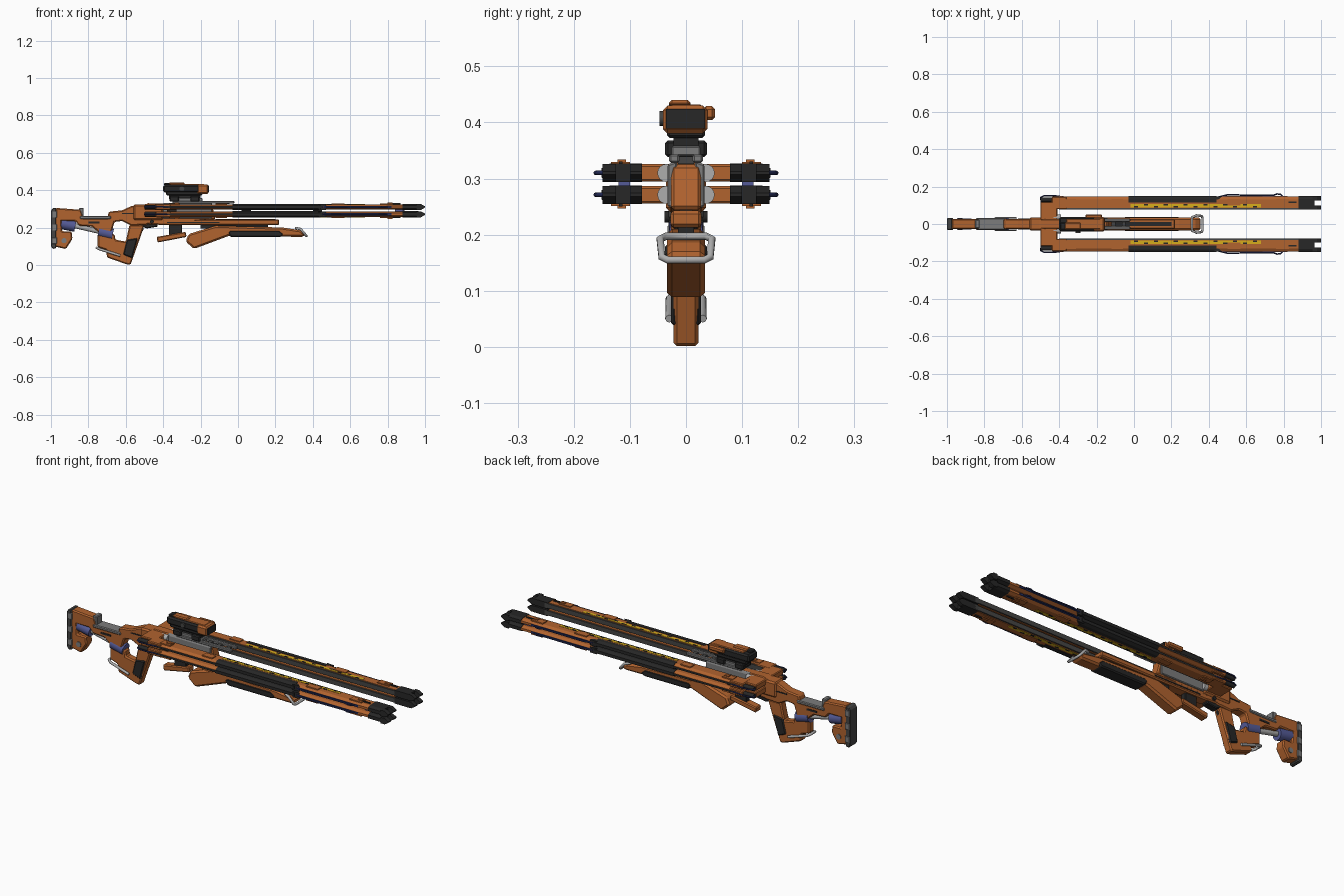
import bpy, bmesh, math
from mathutils import Vector

if "Cube" in bpy.data.objects:
    bpy.data.objects.remove(bpy.data.objects["Cube"])


def material(name, rgb):
    m = bpy.data.materials.new(name)
    m.diffuse_color = (*rgb, 1)
    m.use_nodes = True
    m.node_tree.nodes["Principled BSDF"].inputs["Base Color"].default_value = m.diffuse_color
    return m


ORANGE = material("burnt_orange", (0.44, 0.125, 0.028))
BLACK = material("soft_black", (0.02, 0.02, 0.02))
DARK = material("dark_grey", (0.06, 0.06, 0.058))
GREY = material("mid_grey", (0.2, 0.2, 0.2))
LIGHT = material("light_steel", (0.42, 0.42, 0.42))
BLUE = material("slate_blue", (0.09, 0.105, 0.31))
NAVY = material("navy_cable", (0.018, 0.025, 0.1))
YELLOW = material("warning_yellow", (0.68, 0.42, 0.012))


def add(name, bm, mat, bevel=0.0, smooth=False):
    bmesh.ops.recalc_face_normals(bm, faces=bm.faces)
    if bevel:
        sharp = [e for e in bm.edges if len(e.link_faces) == 2 and e.calc_face_angle(0) > 0.6]
        bmesh.ops.bevel(bm, geom=sharp, offset=bevel, segments=1, affect='EDGES', clamp_overlap=True)
    for f in bm.faces:
        f.smooth = smooth and len(f.verts) == 4
    me = bpy.data.meshes.new(name)
    bm.to_mesh(me)
    bm.free()
    me.materials.append(mat)
    ob = bpy.data.objects.new(name, me)
    bpy.context.collection.objects.link(ob)
    return ob


def prism(name, pts, axis, a, b, mat, bevel=0.0):
    """Extrude a profile: axis 'y' takes (x, z) points, axis 'x' takes (y, z), axis 'z' takes (x, y)."""
    place = {'y': lambda p, t: (p[0], t, p[1]), 'x': lambda p, t: (t, p[0], p[1]),
             'z': lambda p, t: (p[0], p[1], t)}[axis]
    bm = bmesh.new()
    lo = [bm.verts.new(place(p, a)) for p in pts]
    hi = [bm.verts.new(place(p, b)) for p in pts]
    bm.faces.new(lo)
    bm.faces.new(hi)
    n = len(pts)
    for i in range(n):
        j = (i + 1) % n
        bm.faces.new((lo[i], lo[j], hi[j], hi[i]))
    return add(name, bm, mat, bevel)


def box(name, x0, x1, y0, y1, z0, z1, mat, bevel=0.0):
    return prism(name, [(x0, z0), (x1, z0), (x1, z1), (x0, z1)], 'y', y0, y1, mat, bevel)


def rod(name, p, q, r, mat, sides=16):
    p, q = Vector(p), Vector(q)
    bm = bmesh.new()
    bmesh.ops.create_cone(bm, cap_ends=True, segments=sides, radius1=r, radius2=r, depth=(q - p).length)
    rot = (q - p).to_track_quat('Z', 'Y').to_matrix().to_4x4()
    rot.translation = (p + q) / 2
    bm.transform(rot)
    return add(name, bm, mat, smooth=True)


def tube(name, pts, r, mat, closed=False):
    cu = bpy.data.curves.new(name, 'CURVE')
    cu.dimensions = '3D'
    cu.bevel_depth, cu.bevel_resolution, cu.use_fill_caps = r, 2, True
    sp = cu.splines.new('POLY')
    sp.points.add(len(pts) - 1)
    for k, p in zip(sp.points, pts):
        k.co = (*p, 1)
    sp.use_cyclic_u = closed
    tmp = bpy.data.objects.new(name, cu)
    me = bpy.data.meshes.new_from_object(tmp)
    bpy.data.objects.remove(tmp)
    me.materials.clear()
    me.materials.append(mat)
    ob = bpy.data.objects.new(name, me)
    bpy.context.collection.objects.link(ob)


# --- Stock ---
prism("stock_beam", [(-.975, .305), (-.84, .295), (-.825, .25), (-.70, .25), (-.69, .285), (-.62, .292),
      (-.57, .315), (-.48, .325), (-.48, .215), (-.57, .21), (-.62, .235), (-.66, .23), (-.68, .165),
      (-.74, .17), (-.78, .205), (-.85, .21), (-.87, .235), (-.975, .235)], 'y', -.027, .027, ORANGE, .006)
prism("butt_lower", [(-.985, .26), (-.945, .26), (-.94, .18), (-.89, .18), (-.885, .14), (-.92, .085),
      (-.985, .10)], 'y', -.027, .027, ORANGE, .006)
prism("butt_plate", [(-1, .29), (-.99, .305), (-.972, .305), (-.972, .09), (-.99, .085), (-1, .10)],
      'y', -.031, .031, DARK, .004)
for z in (.13, .2, .27):
    box("butt_plate_clip", -.997, -.968, -.033, .033, z - .018, z + .018, GREY, .003)
box("cheek_rest", -.845, -.68, -.031, .031, .245, .262, GREY, .004)
box("cheek_stop", -.85, -.825, -.024, .024, .255, .305, GREY, .004)
rod("stock_strut", (-.94, 0, .225), (-.68, 0, .165), .013, LIGHT)
rod("rear_damper", (-.945, 0, .222), (-.87, 0, .207), .03, BLUE)
rod("front_damper", (-.745, 0, .18), (-.67, 0, .163), .031, BLUE)
for s in (-1, 1):
    box("stock_slot", -.80, -.74, s * .0275 - .002, s * .0275 + .002, .222, .232, BLACK)
    box("neck_slot", -.62, -.53, s * .0275 - .002, s * .0275 + .002, .272, .278, BLACK)
    rod("butt_bolt", (-.93, s * .024, .13), (-.93, s * .031, .13), .014, GREY)

# --- Grip and trigger ---
prism("grip_frame", [(-.75, .165), (-.66, .165), (-.655, .135), (-.60, .125), (-.58, .215), (-.50, .215),
      (-.525, .14), (-.575, .0), (-.60, .005), (-.70, .04), (-.705, .08), (-.75, .095)],
      'y', -.022, .022, ORANGE, .006)
prism("grip_pad", [(-.595, .135), (-.535, .145), (-.565, .035), (-.615, .055)], 'y', -.027, .027, BLACK, .006)
tube("hand_ring", [(-.63, -.03, .05), (-.74, -.03, .085), (-.755, -.02, .092), (-.755, .02, .092),
     (-.74, .03, .085), (-.63, .03, .05)], .007, LIGHT)
prism("trigger", [(-.53, .22), (-.505, .22), (-.505, .19), (-.52, .165), (-.53, .17)], 'y', -.007, .007, BLACK)
prism("trigger_housing", [(-.545, .225), (-.43, .245), (-.43, .205), (-.49, .195)], 'y', -.02, .02, BLACK, .004)

# --- Receiver ---
prism("receiver", [(-.54, .22), (-.54, .305), (-.48, .33), (-.14, .325), (-.12, .245), (-.40, .215)],
      'y', -.027, .027, ORANGE, .006)
box("rear_block", -.56, -.40, -.036, .036, .24, .322, ORANGE, .008)
box("lower_rail_bar", -.43, .22, -.028, .028, .213, .243, ORANGE, .006)
box("bar_groove", -.12, .2, -.012, .012, .240, .2445, BLACK)
for s in (-1, 1):
    prism("side_rail", [(s * .016, .245), (s * .033, .25), (s * .033, .325), (s * .016, .332)],
          'x', -.40, -.14, GREY, .003)
    box("top_track", -.35, -.02, min(s * .012, s * .03), max(s * .012, s * .03), .328, .343, GREY, .003)
    box("bar_side_slot", -.38, -.1, s * .0285 - .002, s * .0285 + .002, .225, .231, BLACK)
    rod("receiver_pin", (-.46, s * .03, .232), (-.46, s * .038, .232), .01, BLACK)
for i in range(6):
    box("track_rung", -.34 + i * .055, -.32 + i * .055, -.014, .014, .326, .339, DARK)

# --- Magazine and foregrip ---
prism("magazine", [(-.435, .15), (-.28, .177), (-.275, .15), (-.43, .12)], 'y', -.022, .022, ORANGE, .005)
box("magazine_link", -.37, -.3, -.015, .015, .155, .22, BLACK, .003)
prism("foregrip", [(-.28, .125), (-.265, .165), (-.12, .21), (.24, .2), (.33, .186), (.36, .165), (.35, .15),
      (-.05, .155), (-.235, .086)], 'y', -.034, .034, ORANGE, .011)
prism("foregrip_pad", [(-.055, .175), (-.04, .185), (.22, .185), (.245, .165), (.23, .149), (-.04, .149)],
      'y', -.037, .037, BLACK, .006)
box("foregrip_spacer", -.2, .16, -.014, .014, .195, .22, BLACK)
tube("front_hoop", [(.31, -.036, .197), (.335, -.046, .192), (.362, -.043, .16), (.366, -.032, .155),
     (.366, .032, .155), (.362, .043, .16), (.335, .046, .192), (.31, .036, .197)], .007, LIGHT, True)

# --- Scope ---
box("scope_mount_plate", -.36, -.19, -.026, .026, .34, .358, GREY, .003)
for x in (-.365, -.255):
    box("scope_clamp", x, x + .05, -.037, .037, .338, .368, BLACK, .005)
box("scope_neck", -.37, -.2, -.022, .022, .352, .38, BLACK)
box("scope_base", -.385, -.19, -.034, .034, .372, .395, BLACK, .005)
box("scope_body", -.40, -.2, -.04, .037, .387, .428, BLACK, .008)
box("scope_top_plate", -.36, -.18, -.028, .028, .424, .432, ORANGE, .003)
box("scope_turret", -.37, -.285, -.03, .008, .428, .440, ORANGE, .005)
box("scope_turret_end", -.395, -.365, -.03, .008, .425, .438, BLACK, .004)
box("scope_hood", -.22, -.157, -.041, .038, .38, .43, ORANGE, .008)
box("scope_lens", -.16, -.154, -.036, .034, .389, .424, BLACK)
box("scope_side_module", -.26, -.17, .03, .052, .404, .429, ORANGE, .006)
rod("scope_dial", (-.3, -.036, .407), (-.3, -.047, .407), .013, DARK)

# --- Four long rails: two rows on both sides ---
for s in (-1, 1):
    def ybox(name, x0, x1, y0, y1, z0, z1, mat, bevel=0.0):
        return box(name, x0, x1, min(s * y0, s * y1), max(s * y0, s * y1), z0, z1, mat, bevel)

    for z, up in ((.271, -1), (.31, 1)):
        def section(y0, y1, y2, h, k):
            return [(s * y0, z - h), (s * y0, z + h), (s * y1, z + h), (s * y2, z + k), (s * y2, z - k), (s * y1, z - h)]

        def skin(name, x0, x1, y0, y1, h0, h1, mat):
            ends = sorted((z + up * h0, z + up * h1))
            ybox(name, x0, x1, y0, y1, *ends, mat)

        # main bodies
        prism("rail_shell", section(.086, .132, .147, .0145, .006), 'x', -.42, .9, ORANGE)
        ybox("rail_inner_bar", -.40, .9, .078, .09, z - .012, z + .012, DARK)
        prism("rail_shroud", section(.116, .136, .151, .0165, .008), 'x', -.03, .44, BLACK)
        prism("shroud_taper", [(.43, s * .13), (.43, s * .149), (.47, s * .146), (.45, s * .13)], 'z',
              z - .0155, z + .0155, BLACK)
        ybox("rail_side_groove", -.40, -.03, .14, .1475, z - .005, z + .005, BLACK)
        ybox("rail_blue_strip", .46, .82, .14, .149, z - .006, z + .006, NAVY)
        # warning strip with dark dashes
        skin("warning_strip", -.02, .68, .089, .106, .012, .016, YELLOW)
        for i in range(13):
            x = i * .053
            y = .099 if i % 2 else .089
            skin("warning_dash", x, x + .022, y, y + .008, .013, .0168, BLACK)
        # clamps and vents
        for x0, x1 in ((-.37, -.31), (-.12, -.06), (.5, .57), (.76, .83)):
            skin("rail_clamp", x0, x1, .1, .134, .01, .0195, ORANGE)
        for x in (-.34, .8):
            skin("clamp_lug", x, x + .025, .107, .122, .015, .024, ORANGE)
        skin("muzzle_arrow", .80, .87, .113, .119, .012, .0205, BLACK)
        # muzzle
        prism("muzzle_block", section(.078, .134, .149, .0165, .009), 'x', .86 + .02, .965, BLACK)
        for y0, y1 in ((.078, .1), (.125, .149)):
            prism("muzzle_prong", [(.955, z - .016), (.978, z - .016), (1, z - .003), (1, z + .003),
                  (.978, z + .016), (.955, z + .016)], 'y', s * y0, s * y1, BLACK)
        # rear cross bar, joint and nozzle
        ybox("cross_bar", -.5, -.41, .02, .118, z - .0155, z + .0155, ORANGE, .004)
        ybox("rear_housing", -.44, -.36, .08, .146, z - .016, z + .016, ORANGE, .004)
        rod("joint_disc", (-.43, s * .035, z), (-.39, s * .035, z), .016, LIGHT)
        rod("rear_nozzle", (-.5, s * .13, z), (-.42, s * .13, z), .0115, BLACK)
        # cables
        tube("side_cable", [(.45, s * .144, z), (.50, s * .156, z), (.70, s * .153, z), (.745, s * .153, z),
             (.765, s * .161, z), (.785, s * .158, z), (.80, s * .142, z)], .004, NAVY)
        tube("rear_cable", [(-.36, s * .142, z), (-.43, s * .152, z), (-.48, s * .152, z), (-.5, s * .142, z),
             (-.495, s * .112, z)], .004, NAVY)
    # links between the two rows
    for x in (-.38, .02, .4, .84):
        ybox("row_link", x, x + .05, .1, .12, .28, .302, BLUE if x > .5 else BLACK)
